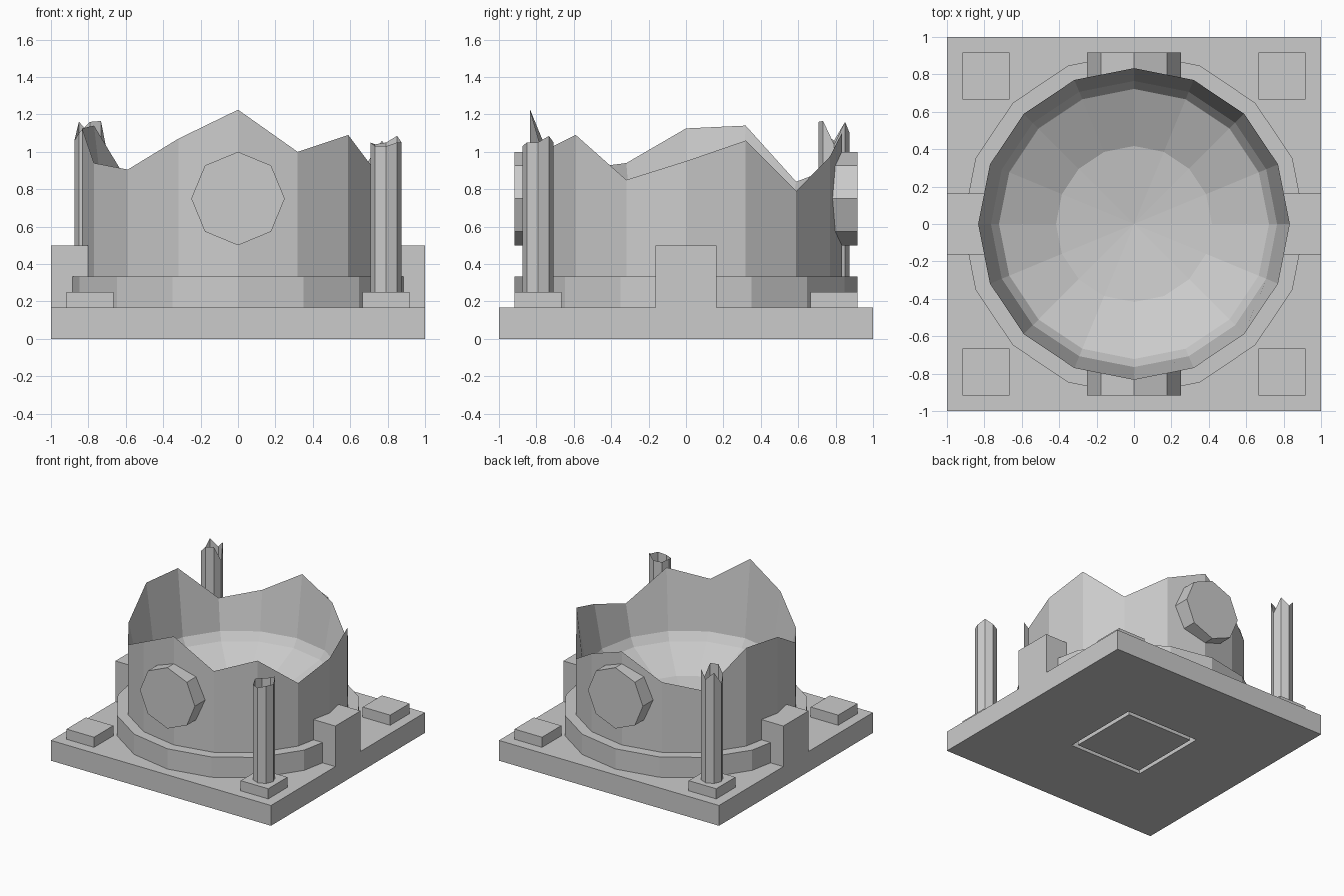
import bpy, bmesh
from math import sin, cos, pi, sqrt

if "Cube" in bpy.data.objects:
    bpy.data.objects.remove(bpy.data.objects["Cube"])


def lathe(name, profile, sides, turn=0.0, loc=(0, 0, 0), rot=(0, 0, 0),
          cap_start=False, cap_end=False):
    """Turn (radius, z) pairs into a faceted solid; z may be a list with one height per side."""
    bm = bmesh.new()
    rings = []
    for r, z in profile:
        ring = []
        for i in range(sides):
            a = turn + 2 * pi * i / sides
            h = z[i] if isinstance(z, list) else z
            ring.append(bm.verts.new((r * cos(a), r * sin(a), h)))
        rings.append(ring)
    for a, b in zip(rings, rings[1:]):
        for i in range(sides):
            j = (i + 1) % sides
            bm.faces.new((a[i], a[j], b[j], b[i]))
    if cap_start:
        bm.faces.new(rings[0][::-1])
    if cap_end:
        bm.faces.new(rings[-1])
    bmesh.ops.remove_doubles(bm, verts=bm.verts, dist=1e-5)
    bmesh.ops.recalc_face_normals(bm, faces=bm.faces)
    mesh = bpy.data.meshes.new(name)
    bm.to_mesh(mesh)
    bm.free()
    ob = bpy.data.objects.new(name, mesh)
    ob.location, ob.rotation_euler = loc, rot
    bpy.context.collection.objects.link(ob)
    return ob


def box(name, x0, x1, y0, y1, z0, z1):
    bpy.ops.mesh.primitive_cube_add(size=1, location=((x0 + x1) / 2, (y0 + y1) / 2, (z0 + z1) / 2))
    ob = bpy.context.object
    ob.name = name
    ob.scale = (x1 - x0, y1 - y0, z1 - z0)
    return ob


U = 1 / 12  # the model's grid unit
Q = sqrt(2)

# Square slab with a square groove in the underside
lathe("base_slab", [(.30 * Q, 0), (.30 * Q, U), (4 * U * Q, U), (4 * U * Q, 0), (Q, 0), (Q, 2 * U)],
      4, turn=pi / 4, cap_start=True, cap_end=True)

# Low step around the drum
lathe("step_ring", [(11 * U, 2 * U), (11 * U, 4 * U), (9.7 * U, 4 * U)], 16)

# Broken drum with a shallow bowl inside; rim heights run counter-clockwise from +x
rim = [.95, 1.06, .79, .975, 1.10, .91, .84, 1.14,
       1.125, .94, .905, 1.07, 1.225, 1.00, 1.09, .85]
R = 10 * U
bowl = [(.765, .60), (.722, .535), (.417, .39), (0, .34)]
lathe("broken_drum", [(R, 2 * U), (R, rim)] + bowl, 16)

# Round bosses on front and back; their inner ends stay buried in the drum wall
inner_end = [.77, .79, .826, .79, .77, .77, .80, .77]
for name, s in (("front_boss", 1), ("back_boss", -1)):
    ends = [inner_end[s * i % 8] for i in range(8)]
    lathe(name, [(3 * U, ends), (3 * U, 11 * U)], 8, loc=(0, 0, 9 * U),
          rot=(s * pi / 2, 0, 0), cap_end=True)

# Side buttress blocks
box("right_block", .79, 1, -2 * U + .003, 2 * U - .003, 2 * U, 6 * U)
box("left_block", -1, -.79, -2 * U + .003, 2 * U - .003, 2 * U, 6 * U)

# Corner pads
for sx in (-1, 1):
    for sy in (-1, 1):
        cx, cy = sx * 9.5 * U, sy * 9.5 * U
        h = 1.5 * U
        box("corner_pad", cx - h, cx + h, cy - h, cy + h, 2 * U, 3 * U)

# Two broken hollow columns
tops = {"front_right_column": (1, [1.05, 1.085, 1.05, 1.04, 1.05, 1.03, 1.03, 1.05]),
        "back_left_column": (-1, [1.04, 1.16, 1.10, 1.16, 1.06, 1.10, 1.16, 1.165])}
for name, (s, top) in tops.items():
    lathe(name, [(U, 3 * U), (U, top)], 8, loc=(s * 9.5 * U, -s * 9.5 * U, 0))
